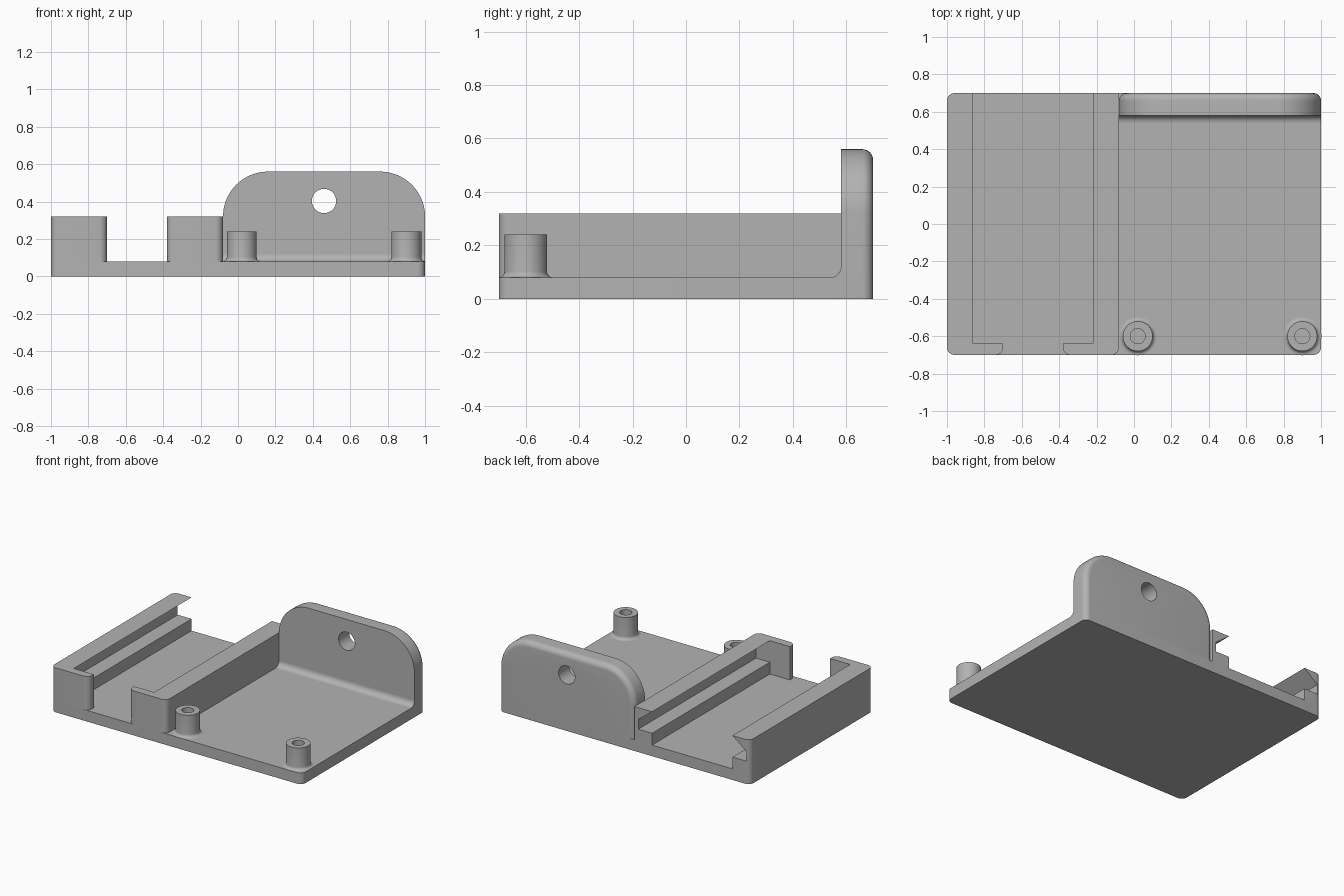
import bpy, bmesh, math
from mathutils import Vector

if "Cube" in bpy.data.objects:
    bpy.data.objects.remove(bpy.data.objects["Cube"], do_unlink=True)

grey = bpy.data.materials.new("plain_grey")
grey.use_nodes = True
COLOUR = (0.45, 0.45, 0.45, 1)
grey.diffuse_color = COLOUR
grey.node_tree.nodes["Principled BSDF"].inputs["Base Color"].default_value = COLOUR

FLOOR, RAIL_TOP, TAB_TOP = 0.08, 0.32, 0.56
R = 0.04  # common edge radius


def finish(name, bm):
    """Turn a bmesh into a shaded object."""
    bmesh.ops.recalc_face_normals(bm, faces=bm.faces)
    mesh = bpy.data.meshes.new(name)
    bm.to_mesh(mesh)
    bm.free()
    obj = bpy.data.objects.new(name, mesh)
    bpy.context.collection.objects.link(obj)
    mesh.materials.append(grey)
    shade(obj)
    return obj


def shade(obj):
    bpy.ops.object.select_all(action='DESELECT')
    bpy.context.view_layer.objects.active = obj
    obj.select_set(True)
    bpy.ops.object.shade_smooth_by_angle(angle=math.radians(30))


def rounded(corners, steps=8):
    """Outline from (x, y, radius) right-angle corners."""
    pts = []
    for i, (x, y, r) in enumerate(corners):
        p = Vector((x, y))
        if r == 0:
            pts.append(p)
            continue
        a = (Vector(corners[i - 1][:2]) - p).normalized() * r
        b = (Vector(corners[(i + 1) % len(corners)][:2]) - p).normalized() * r
        for k in range(steps + 1):
            t = math.pi / 2 * k / steps
            pts.append(p + a * (1 - math.sin(t)) + b * (1 - math.cos(t)))
    return pts


def loft(name, layers, place):
    """Skin a stack of (outline, depth) layers and cap both ends."""
    bm = bmesh.new()
    rings = [[bm.verts.new(place(u, v, d)) for u, v in pts] for pts, d in layers]
    for low, high in zip(rings, rings[1:]):
        n = len(low)
        for i in range(n):
            j = (i + 1) % n
            bm.faces.new((low[i], low[j], high[j], high[i]))
    bm.faces.new(rings[0])
    bm.faces.new(rings[-1])
    return finish(name, bm)


def along_z(u, v, d): return (u, v, d)
def along_y(u, v, d): return (u, d, v)
def along_x(u, v, d): return (d, u, v)


def boolean(obj, cutter, operation):
    mod = obj.modifiers.new("cut", 'BOOLEAN')
    mod.operation, mod.object, mod.solver = operation, cutter, 'EXACT'
    cutter.hide_render = True
    bpy.ops.object.select_all(action='DESELECT')
    bpy.context.view_layer.objects.active = obj
    obj.select_set(True)
    bpy.ops.object.modifier_apply(modifier=mod.name)
    bpy.data.objects.remove(cutter, do_unlink=True)
    shade(obj)


# Base plate
plan = rounded([(-1, -0.7, R), (1, -0.7, R), (1, 0.7, R), (-1, 0.7, R)])
loft("base_plate", [(plan, 0), (plan, FLOOR)], along_z)


# Grooved rails with a bevelled lip over a low shelf
def rail(name, outer, side):
    profile = [(0, FLOOR), (0.14, FLOOR), (0.14, 0.165), (0.03, 0.165),
               (0.03, 0.235), (0.14, RAIL_TOP), (0, RAIL_TOP)]
    pts = [(outer + side * u, z) for u, z in profile]
    return loft(name, [(pts, -0.64), (pts, 0.7)], along_y)


right_rail = rail("right_rail", -1, 1)
boolean(right_rail, loft("corner_trim", [(plan, 0), (plan, 0.5)], along_z), 'INTERSECT')
rail("left_rail", -0.08, -1)

# Stops closing the front of each rail
for name, x0, x1 in (("right_rail_stop", -1, -0.7), ("left_rail_stop", -0.38, -0.08)):
    pts = rounded([(x0, -0.7, R), (x1, -0.7, R), (x1, -0.64, 0), (x0, -0.64, 0)])
    loft(name, [(pts, FLOOR), (pts, RAIL_TOP)], along_z)


# Upright mounting tab with a rounded rear edge
def tab_outline(d):
    r = 0.24 - d
    return rounded([(-0.08 + d, FLOOR, 0), (1 - d, FLOOR, 0),
                    (1 - d, TAB_TOP - d, r), (-0.08 + d, TAB_TOP - d, r)], 20)


layers = [(tab_outline(0), 0.58)]
for k in range(9):
    t = math.pi / 2 * k / 8
    layers.append((tab_outline(R * (1 - math.cos(t))), 0.7 - R + R * math.sin(t)))
tab = loft("mounting_tab", layers, along_y)
hole = [(0.46 + 0.065 * math.cos(i * math.pi / 20), 0.403 + 0.065 * math.sin(i * math.pi / 20))
        for i in range(40)]
boolean(tab, loft("tab_hole", [(hole, 0.4), (hole, 0.9)], along_y), 'DIFFERENCE')

# Concave fillet where the tab meets the base
arc = [(0.58 - R + R * math.sin(t), FLOOR + R - R * math.cos(t))
       for t in (math.pi / 2 * k / 8 for k in range(9))]
fillet = arc + [(0.58, FLOOR)]
loft("tab_fillet", [(fillet, -0.08), (fillet, 1)], along_x)


# Hollow screw posts with a flared foot
def post(name, x, y, seg=40):
    foot = 0.022
    prof = [(0.08 + foot * (1 - math.sin(t)), FLOOR + foot * (1 - math.cos(t)))
            for t in (math.pi / 2 * k / 6 for k in range(7))]
    prof += [(0.08, 0.24), (0.04, 0.24), (0.04, FLOOR + 0.001)]
    bm = bmesh.new()
    rings = [[bm.verts.new((x + r * math.cos(i * math.tau / seg),
                            y + r * math.sin(i * math.tau / seg), z))
              for i in range(seg)] for r, z in prof]
    for low, high in zip(rings, rings[1:]):
        for i in range(seg):
            j = (i + 1) % seg
            bm.faces.new((low[i], low[j], high[j], high[i]))
    bm.faces.new(rings[0])
    bm.faces.new(rings[-1])
    finish(name, bm)


post("right_screw_post", 0.02, -0.6)
post("left_screw_post", 0.9, -0.6)
